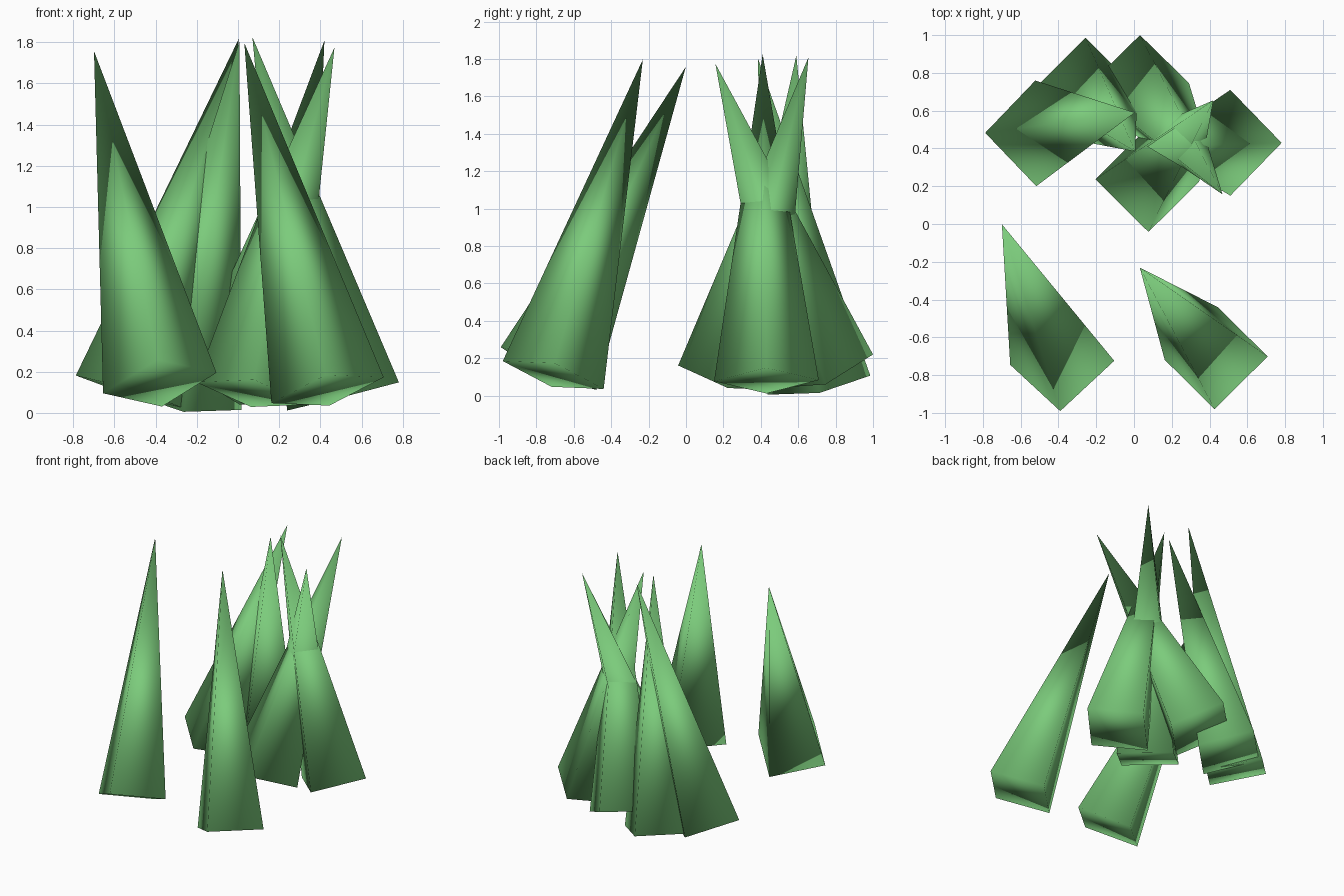
import bpy
from mathutils import Vector

if "Cube" in bpy.data.objects:
    bpy.data.objects.remove(bpy.data.objects["Cube"], do_unlink=True)

# One leaf green for every spike
green = bpy.data.materials.new("leaf_green")
green.use_nodes = True
colour = (0.2, 0.6, 0.2, 1.0)
green.diffuse_color = colour
green.node_tree.nodes["Principled BSDF"].inputs["Base Color"].default_value = colour

LENGTH = 1.80
RADIUS = 0.28   # half the diagonal of the square base


def spike(name, base, tip):
    """Four-sided pyramid leaning from its base centre to its tip."""
    base = Vector(base)
    axis = (Vector(tip) - base).normalized()
    turn = Vector((0, 0, 1)).rotation_difference(axis)
    bpy.ops.mesh.primitive_cone_add(
        vertices=4, radius1=RADIUS, radius2=0, depth=LENGTH,
        location=base + axis * LENGTH / 2, rotation=turn.to_euler())
    obj = bpy.context.object
    obj.name = name
    obj.data.materials.append(green)
    bpy.ops.object.shade_smooth()   # soft normals over the whole pyramid


# Two separate spikes in front
spike("front_right_spike", (-0.38, -0.735, 0.145), (-0.70, 0.0, 1.76))
spike("front_left_spike", (0.435, -0.71, 0.11), (0.03, -0.23, 1.80))

# Crossing clump at the back
spike("clump_right_spike", (-0.52, 0.48, 0.10), (0.005, 0.59, 1.82))
spike("clump_back_right_spike", (-0.26, 0.71, 0.056), (0.01, 0.38, 1.825))
spike("clump_back_spike", (0.02, 0.735, 0.13), (0.47, 0.155, 1.78))
spike("clump_left_spike", (0.51, 0.43, 0.08), (0.07, 0.41, 1.825))
spike("clump_front_spike", (0.07, 0.23, 0.095), (0.42, 0.655, 1.81))
